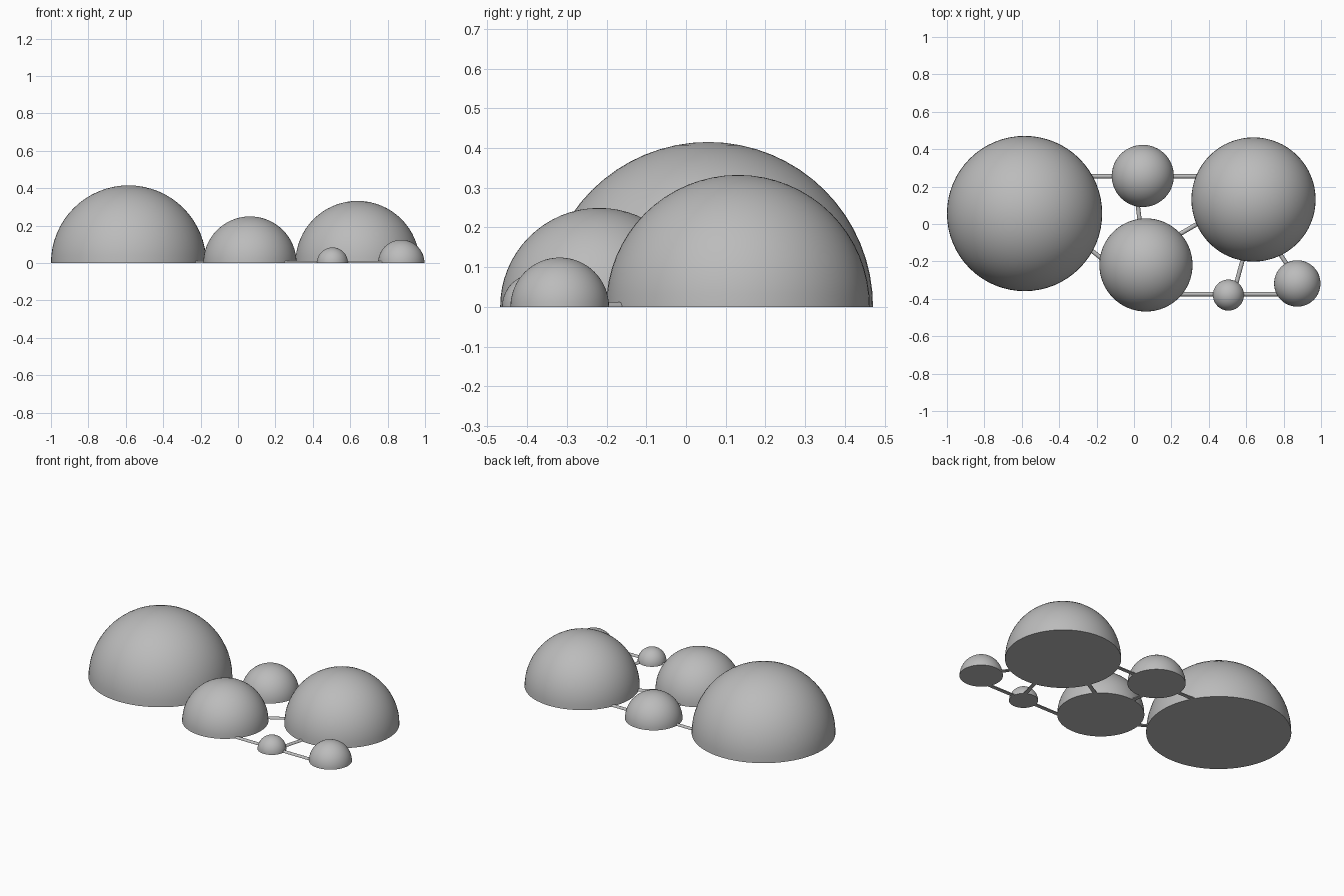
import bpy
import bmesh
import math
from mathutils import Matrix, Vector

cube = bpy.data.objects.get("Cube")
if cube:
    bpy.data.objects.remove(cube, do_unlink=True)

grey = bpy.data.materials.new("plain grey")
grey.use_nodes = True
colour = (0.5, 0.5, 0.5, 1)
grey.diffuse_color = colour
grey.node_tree.nodes["Principled BSDF"].inputs["Base Color"].default_value = colour


def finish(bm, name, location):
    """Cut away everything below the ground, cap the cut and shade smooth."""
    geom = bm.verts[:] + bm.edges[:] + bm.faces[:]
    cut = bmesh.ops.bisect_plane(bm, geom=geom, dist=1e-5, plane_co=(0, 0, 0),
                                 plane_no=(0, 0, 1), clear_inner=True)
    rim = [e for e in cut["geom_cut"] if isinstance(e, bmesh.types.BMEdge)]
    rim = [e for e in rim if e.is_boundary]
    bmesh.ops.contextual_create(bm, geom=rim)
    bmesh.ops.recalc_face_normals(bm, faces=bm.faces[:])
    mesh = bpy.data.meshes.new(name)
    bm.to_mesh(mesh)
    bm.free()
    mesh.materials.append(grey)
    obj = bpy.data.objects.new(name, mesh)
    obj.location = location
    bpy.context.collection.objects.link(obj)
    bpy.ops.object.select_all(action='DESELECT')
    obj.select_set(True)
    bpy.context.view_layer.objects.active = obj
    bpy.ops.object.shade_smooth_by_angle(angle=math.radians(35))


def dome(name, x, y, radius):
    bm = bmesh.new()
    bmesh.ops.create_uvsphere(bm, u_segments=64, v_segments=32, radius=radius)
    finish(bm, name, (x, y, 0))


def rod(name, start, end, radius=0.0115):
    """Half-round bar lying on the ground between two plan points."""
    a, b = Vector((*start, 0)), Vector((*end, 0))
    bm = bmesh.new()
    turn = (b - a).to_track_quat('Z', 'Y').to_matrix().to_4x4()
    bmesh.ops.create_cone(bm, cap_ends=True, segments=24, radius1=radius,
                          radius2=radius, depth=(b - a).length, matrix=turn)
    finish(bm, name, (a + b) / 2)


# Domes
dome("largest_dome", -0.585, 0.056, 0.415)
dome("back_small_dome", 0.047, 0.257, 0.166)
dome("large_left_dome", 0.639, 0.131, 0.332)
dome("middle_dome", 0.064, -0.219, 0.249)
dome("tiny_front_dome", 0.505, -0.38, 0.083)
dome("front_left_dome", 0.873, -0.318, 0.124)

# Connecting rods
rod("rod_largest_to_back", (-0.27, 0.255), (-0.05, 0.255))
rod("rod_back_to_large", (0.15, 0.255), (0.36, 0.255))
rod("rod_back_to_middle", (0.015, 0.14), (0.035, -0.02))
rod("rod_largest_to_middle", (-0.28, -0.10), (-0.14, -0.21))
rod("rod_middle_to_large", (0.2, -0.08), (0.38, 0.025))
rod("rod_large_to_tiny", (0.595, -0.14), (0.535, -0.36))
rod("rod_large_to_front", (0.755, -0.12), (0.84, -0.25))
rod("rod_middle_to_tiny", (0.2, -0.375), (0.46, -0.375))
rod("rod_tiny_to_front", (0.55, -0.375), (0.8, -0.375))
